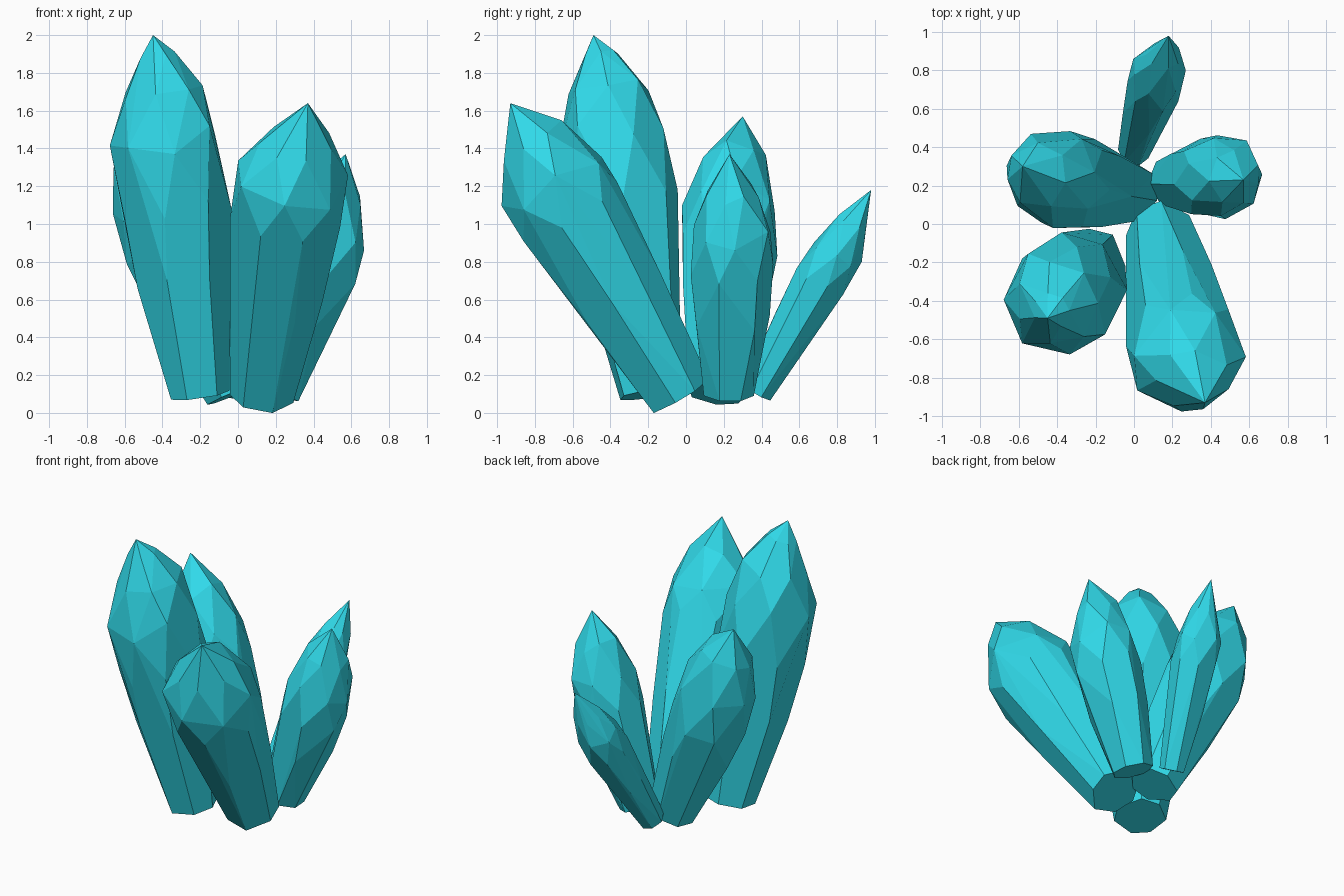
import bpy, bmesh, math, random
from mathutils import Vector

if "Cube" in bpy.data.objects:
    bpy.data.objects.remove(bpy.data.objects["Cube"])

teal = bpy.data.materials.new("teal_crystal")
teal.diffuse_color = (0.03, 0.70, 0.82, 1)
teal.use_nodes = True
teal.node_tree.nodes["Principled BSDF"].inputs["Base Color"].default_value = teal.diffuse_color

SIDES = 7


def crystal(name, rings, tip, seed):
    """Faceted crystal: hull of rings (x, y, z, radius) set square to its leaning axis."""
    rng = random.Random(seed)
    axis = (Vector(rings[3][:3]) - Vector(rings[0][:3])).normalized()
    u = Vector((0, 1, 0)).cross(axis).normalized()
    v = axis.cross(u)
    turn = rng.uniform(0, math.tau)
    bm = bmesh.new()
    for i, (x, y, z, r) in enumerate(rings):
        stagger = 0.5 if i == 3 else 0          # upper shoulder sits between the side facets
        for k in range(SIDES):
            a = turn + math.tau * (k + stagger + rng.uniform(-0.12, 0.12)) / SIDES
            rr = r * rng.uniform(1.02, 1.08)
            lift = 0 if i == 0 else rng.uniform(-0.2, 0.2) * r
            bm.verts.new(Vector((x, y, z)) + (u * math.cos(a) + v * math.sin(a)) * rr + axis * lift)
    bm.verts.new(tip)
    hull = bmesh.ops.convex_hull(bm, input=bm.verts[:])
    loose = {g for g in hull["geom_interior"] + hull["geom_unused"]
             if isinstance(g, bmesh.types.BMVert)}
    bmesh.ops.delete(bm, geom=list(loose), context='VERTS')
    # merge almost flat triangles into broad facets
    bmesh.ops.dissolve_limit(bm, angle_limit=math.radians(6), verts=bm.verts[:], edges=bm.edges[:])
    bmesh.ops.recalc_face_normals(bm, faces=bm.faces[:])
    mesh = bpy.data.meshes.new(name)
    bm.to_mesh(mesh)
    bm.free()
    mesh.materials.append(teal)
    bpy.context.collection.objects.link(bpy.data.objects.new(name, mesh))


# tallest crystal, front left
crystal("tall_crystal",
        [(-0.21, -0.19, 0.10, 0.16), (-0.295, -0.295, 0.75, 0.25), (-0.335, -0.335, 1.10, 0.28),
         (-0.39, -0.40, 1.46, 0.28), (-0.40, -0.415, 1.70, 0.205), (-0.43, -0.45, 1.89, 0.09)],
        (-0.45, -0.49, 2.0), 1)

# broad crystal leaning forward
crystal("front_crystal",
        [(0.13, -0.03, 0.09, 0.165), (0.20, -0.35, 0.63, 0.235), (0.25, -0.595, 1.025, 0.28),
         (0.28, -0.71, 1.23, 0.285), (0.31, -0.81, 1.44, 0.18)],
        (0.37, -0.93, 1.64), 2)

# crystal leaning left, behind the tall one
crystal("left_crystal",
        [(-0.02, 0.17, 0.10, 0.15), (-0.23, 0.205, 0.60, 0.225), (-0.35, 0.23, 0.88, 0.25),
         (-0.43, 0.24, 1.12, 0.24), (-0.50, 0.25, 1.35, 0.165)],
        (-0.58, 0.30, 1.57), 3)

# crystal leaning right
crystal("right_crystal",
        [(0.20, 0.225, 0.10, 0.13), (0.34, 0.24, 0.50, 0.19), (0.425, 0.24, 0.76, 0.21),
         (0.48, 0.245, 0.96, 0.20), (0.525, 0.24, 1.17, 0.135)],
        (0.57, 0.23, 1.37), 4)

# slender crystal leaning back
crystal("back_crystal",
        [(0.0, 0.375, 0.11, 0.08), (0.06, 0.57, 0.45, 0.115), (0.11, 0.72, 0.71, 0.14),
         (0.13, 0.805, 0.85, 0.135), (0.155, 0.88, 1.0, 0.085)],
        (0.18, 0.98, 1.18), 5)
